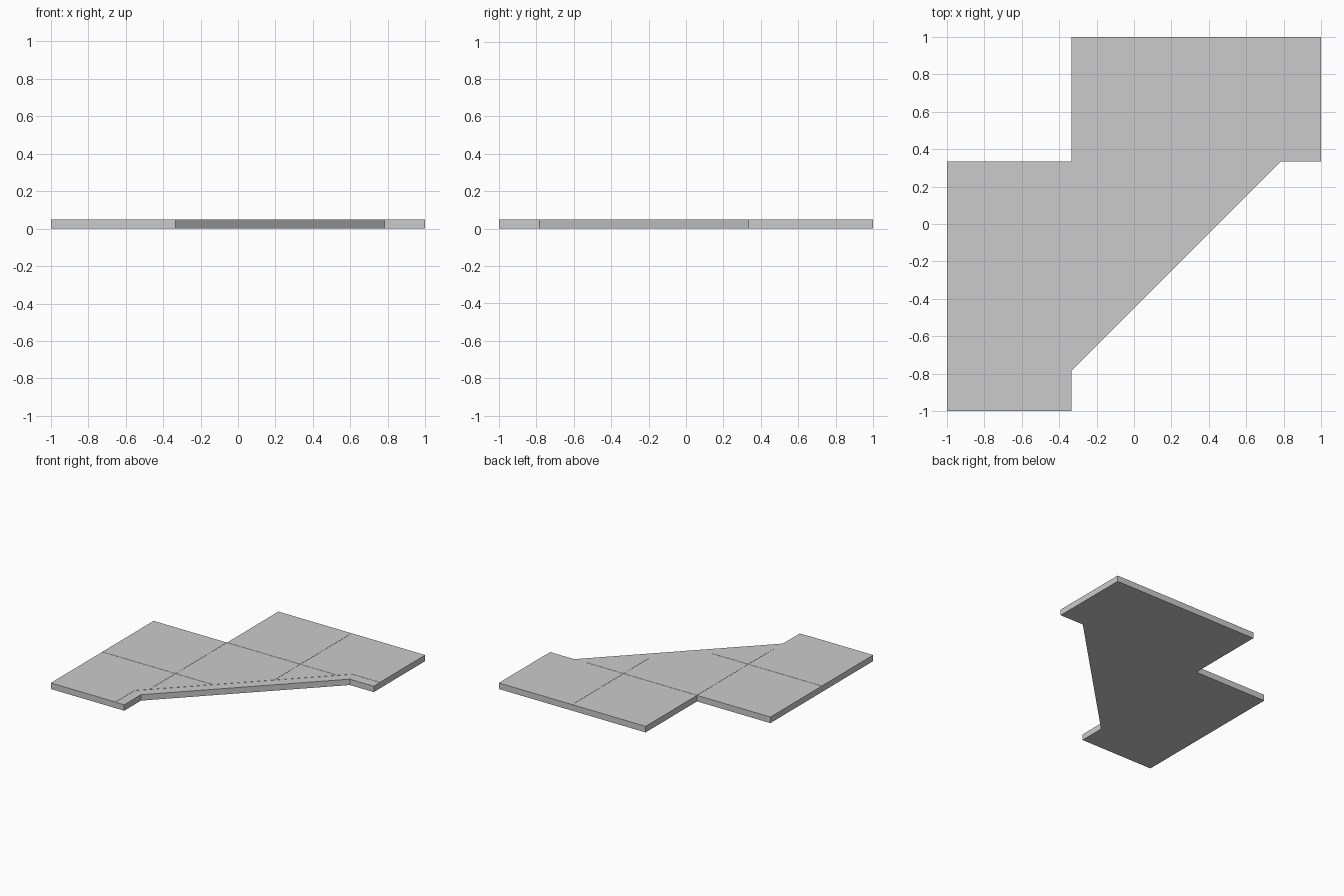
import bpy, bmesh

if "Cube" in bpy.data.objects:
    bpy.data.objects.remove(bpy.data.objects["Cube"])

T = 1 / 3      # paving module line
H = 0.05       # slab thickness
D = 0.0015     # depth of joints and kerb step
W = 0.0015     # half width of a joint


def prism(name, outline, z0, z1):
    bm = bmesh.new()
    face = bm.faces.new([bm.verts.new((x, y, z0)) for x, y in outline])
    ext = bmesh.ops.extrude_face_region(bm, geom=[face])
    top = [v for v in ext["geom"] if isinstance(v, bmesh.types.BMVert)]
    bmesh.ops.translate(bm, verts=top, vec=(0, 0, z1 - z0))
    bmesh.ops.recalc_face_normals(bm, faces=bm.faces)
    mesh = bpy.data.meshes.new(name)
    bm.to_mesh(mesh)
    bm.free()
    obj = bpy.data.objects.new(name, mesh)
    bpy.context.collection.objects.link(obj)
    return obj


def rect(x0, x1, y0, y1):
    return [(x0, y0), (x1, y0), (x1, y1), (x0, y1)]


# Corner pavement slab
slab = prism("pavement_slab", [
    (-1, -1), (-T, -1), (-T, -0.783), (0.783, T), (1, T),
    (1, 1), (-T, 1), (-T, T), (-1, T)], 0, H)

# Kerb strip, set a hair lower along the cut-off corner
cutters = [prism("kerb_cutter", [
    (-0.413, -1.1), (0.1, -1.1), (1.1, -0.1), (1.1, 0.413),
    (0.75, 0.413), (-0.413, -0.75)], H - D, H + 0.05)]

# Narrow joints between the paving squares
joints = [rect(-1.05, 0.01, -T - W, -T + W), rect(-T, 0.68, T - W, T + W),
          rect(-T - W, -T + W, -0.68, T), rect(T - W, T + W, -0.01, 1.05)]
cutters += [prism("joint_cutter", j, H - D, H + 0.04) for j in joints]

bpy.context.view_layer.objects.active = slab
for cutter in cutters:
    cutter.hide_render = True
    mod = slab.modifiers.new("cut", "BOOLEAN")
    mod.operation = "DIFFERENCE"
    mod.solver = "EXACT"
    mod.object = cutter
    bpy.ops.object.modifier_apply(modifier=mod.name)
for cutter in cutters:
    bpy.data.objects.remove(cutter)
